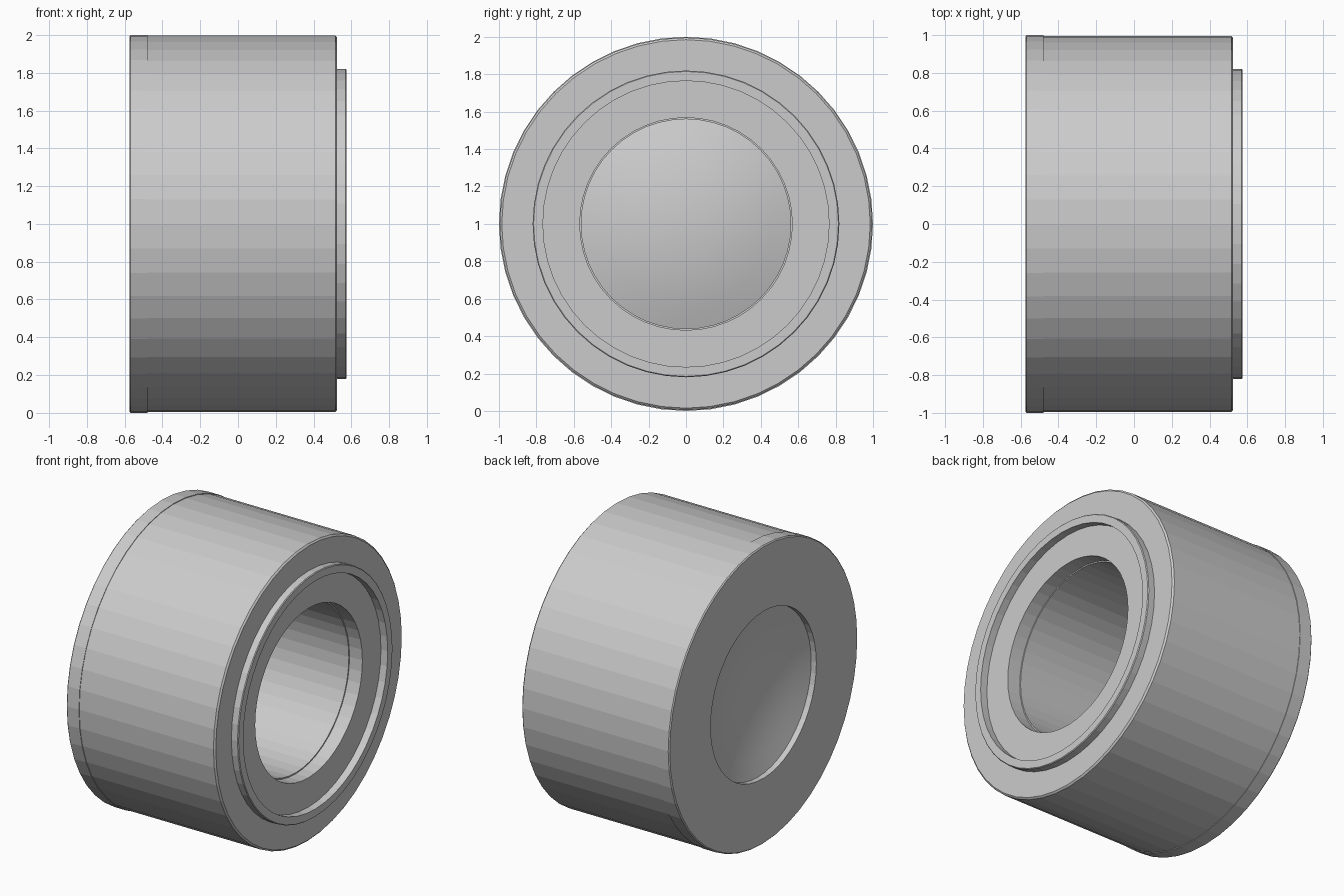
import bpy, math

cube = bpy.data.objects.get("Cube")
if cube:
    bpy.data.objects.remove(cube)

SEGMENTS = 48


def make_material(name, colour):
    mat = bpy.data.materials.new(name)
    mat.use_nodes = True
    mat.diffuse_color = colour
    mat.node_tree.nodes["Principled BSDF"].inputs["Base Color"].default_value = colour
    return mat


grey = make_material("light grey", (0.6, 0.6, 0.6, 1))


def lathe(name, profile, angle):
    """Spin a closed (x, radius) profile round the x axis, at height 1.
    Points with zero radius become a single vertex on the axis."""
    verts, faces, rings = [], [], []
    for x, r in profile:
        count = SEGMENTS if r else 1
        rings.append([len(verts) + i % count for i in range(SEGMENTS)])
        for i in range(count):
            a = math.tau * i / SEGMENTS
            verts.append((x, r * math.sin(a), 1 + r * math.cos(a)))
    for a, b in zip(rings, rings[1:] + rings[:1]):
        for i in range(SEGMENTS):
            j = (i + 1) % SEGMENTS
            corners = list(dict.fromkeys((a[i], b[i], b[j], a[j])))
            if len(corners) > 2:
                faces.append(corners)
    mesh = bpy.data.meshes.new(name)
    mesh.from_pydata(verts, [], faces)
    mesh.materials.append(grey)
    obj = bpy.data.objects.new(name, mesh)
    bpy.context.collection.objects.link(obj)
    # Consistent outward normals, then the smoothing limit
    bpy.ops.object.select_all(action="DESELECT")
    obj.select_set(True)
    bpy.context.view_layer.objects.active = obj
    bpy.ops.object.mode_set(mode="EDIT")
    bpy.ops.mesh.select_all(action="SELECT")
    bpy.ops.mesh.normals_make_consistent(inside=False)
    bpy.ops.object.mode_set(mode="OBJECT")
    if angle:
        bpy.ops.object.shade_smooth_by_angle(angle=math.radians(angle))
    return obj


# Hollow barrel: rear collar, softened front edge, stepped bore
lathe("barrel", [
    (-0.575, 0.56), (-0.575, 0.993), (-0.568, 1.0), (-0.48, 1.0),
    (-0.48, 0.996), (0.43, 0.996), (0.515, 0.996), (0.525, 0.985),
    (0.525, 0.568), (0.43, 0.568), (0.43, 0.56),
], 0)

# Raised ring on the front face
lathe("front_lip", [
    (0.52, 0.765), (0.52, 0.82), (0.57, 0.82), (0.575, 0.815), (0.575, 0.765),
], 0)

# Thin curved lens near the rear, bulging towards the front
THICKNESS = 0.012
curve = [(-0.525 + 0.1 * (1 - (r / 0.562) ** 2), r)
         for r in (0, 0.11, 0.22, 0.33, 0.45, 0.562)]
lathe("lens", curve + [(x - THICKNESS, r) for x, r in reversed(curve)], 30)
